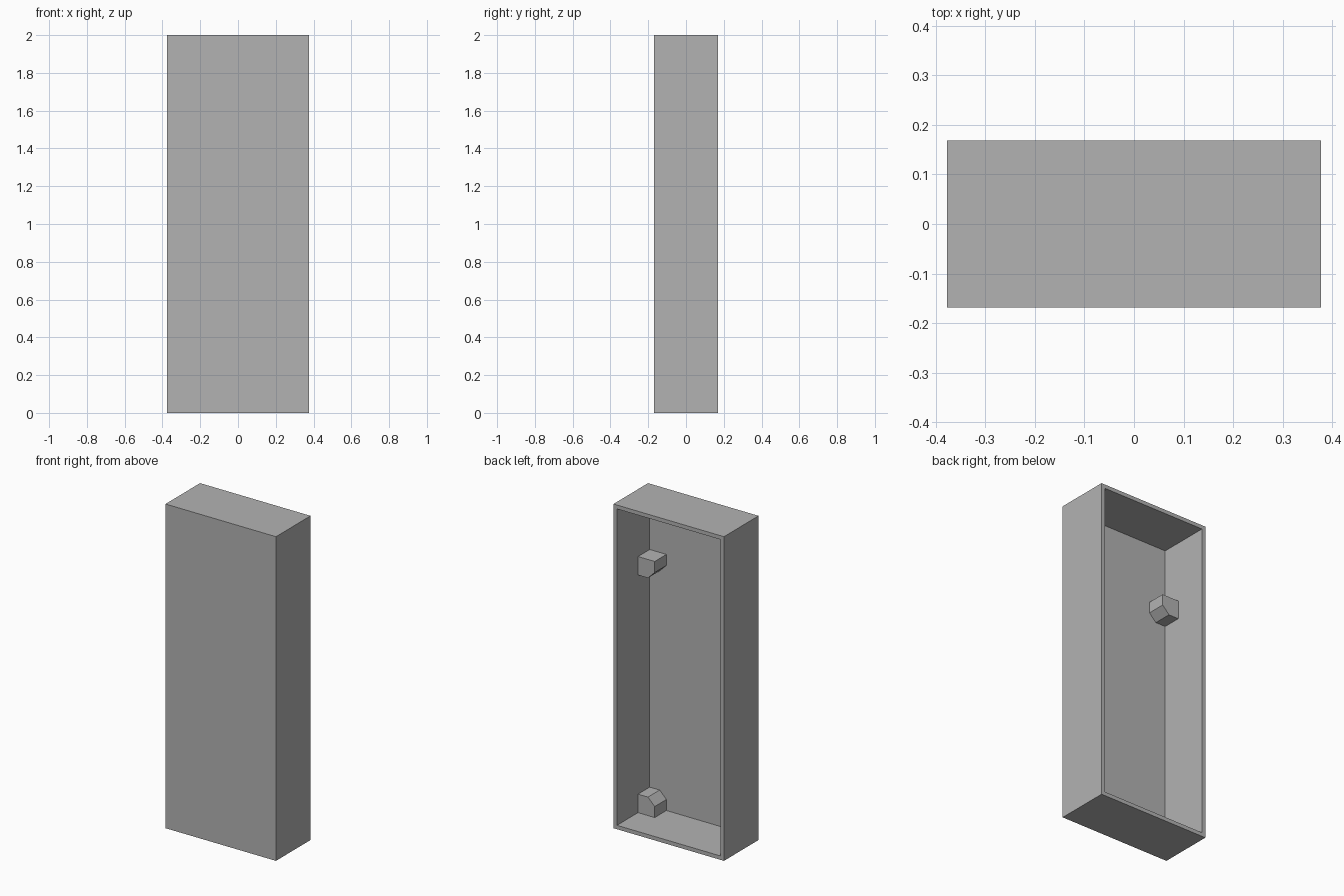
import bpy, bmesh
from mathutils import Vector

cube = bpy.data.objects.get("Cube")
if cube:
    bpy.data.objects.remove(cube, do_unlink=True)

W, D, H = 0.754, 0.337, 2.0     # outer size
WALL, PANEL = 0.024, 0.018      # side wall and front panel thickness
BLOCK, CUT = 0.114, 0.046       # corner block size and its chamfer

grey = bpy.data.materials.new("plain_grey")
grey.use_nodes = True
colour = (0.45, 0.45, 0.45, 1)
grey.diffuse_color = colour
grey.node_tree.nodes["Principled BSDF"].inputs["Base Color"].default_value = colour


def finish(bm, name):
    bmesh.ops.recalc_face_normals(bm, faces=bm.faces)
    mesh = bpy.data.meshes.new(name)
    bm.to_mesh(mesh)
    bm.free()
    mesh.materials.append(grey)
    obj = bpy.data.objects.new(name, mesh)
    bpy.context.collection.objects.link(obj)
    return obj


def prism(bm, profile, y0, depth):
    """Extrude an x-z profile along y."""
    face = bm.faces.new([bm.verts.new((x, y0, z)) for x, z in profile])
    ext = bmesh.ops.extrude_face_region(bm, geom=[face])["geom"]
    moved = [g for g in ext if isinstance(g, bmesh.types.BMVert)]
    bmesh.ops.translate(bm, verts=moved, vec=(0, depth, 0))


# Tray: a box hollowed from the back, leaving walls and the front panel
bm = bmesh.new()
bmesh.ops.create_cube(bm, size=1)
bmesh.ops.scale(bm, verts=bm.verts, vec=(W, D, H))
bmesh.ops.translate(bm, verts=bm.verts, vec=(0, 0, H / 2))
back = max(bm.faces, key=lambda f: f.calc_center_median().y)
bmesh.ops.inset_region(bm, faces=[back], thickness=WALL, use_even_offset=True)
pocket = bmesh.ops.extrude_discrete_faces(bm, faces=[back])["faces"][0]
bmesh.ops.translate(bm, verts=pocket.verts, vec=Vector((0, PANEL - D, 0)))
finish(bm, "open_back_tray")

# Chamfered blocks in the corners between the side walls and the panel
for side, side_name in ((1, "left"), (-1, "right")):
    for base, up, level in ((WALL, 1, "lower"), (1.604, -1, "upper")):
        profile = [(0, 0), (BLOCK, 0), (BLOCK, BLOCK - CUT),
                   (BLOCK - CUT, BLOCK), (0, BLOCK)]
        bm = bmesh.new()
        prism(bm, [(side * (W / 2 - WALL - u), base + up * v) for u, v in profile],
              PANEL - D / 2, BLOCK)
        finish(bm, f"{level}_{side_name}_block")
